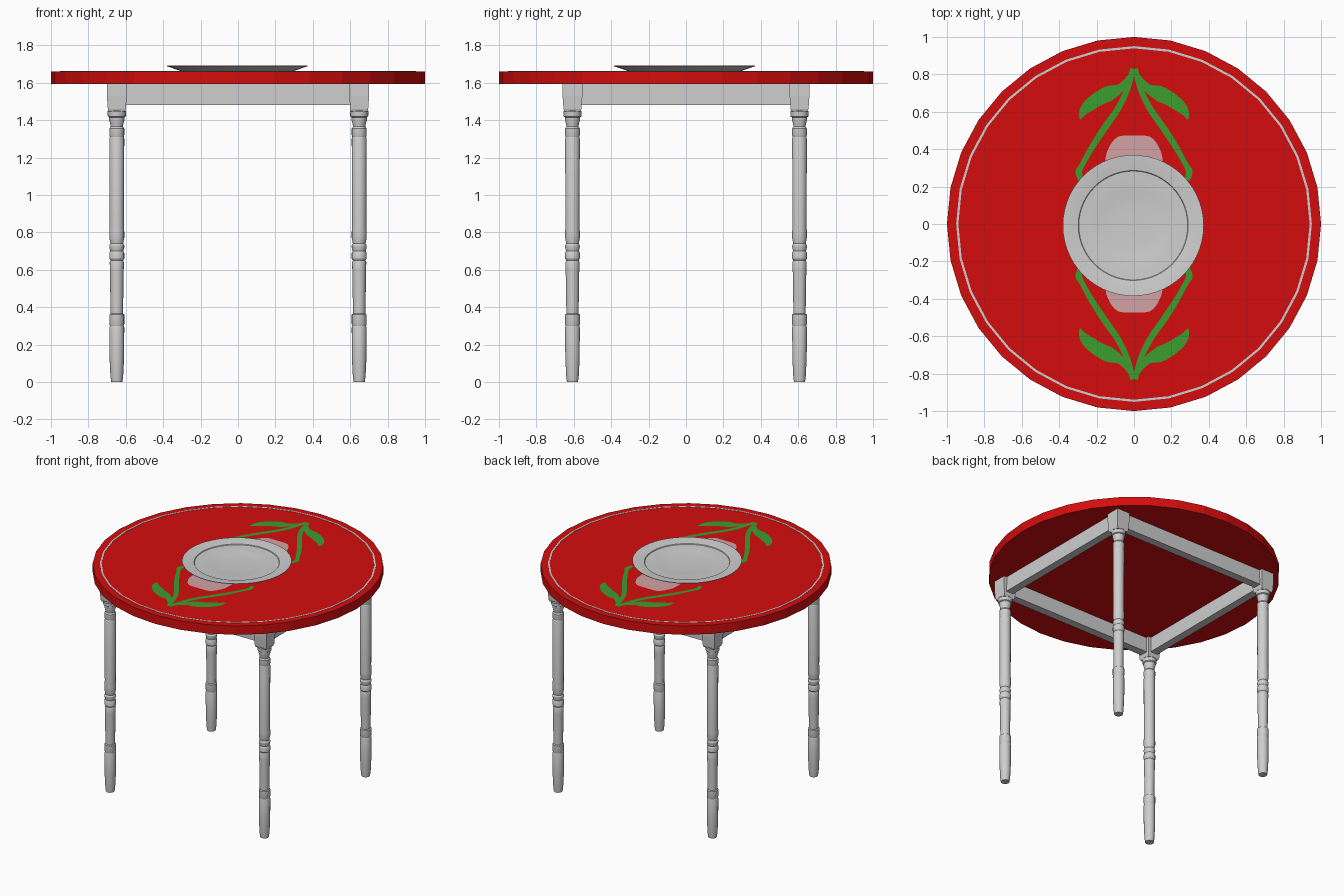
import bpy, bmesh, math
from mathutils import Vector

if "Cube" in bpy.data.objects:
    bpy.data.objects.remove(bpy.data.objects["Cube"])


def material(name, rgb):
    m = bpy.data.materials.new(name)
    m.diffuse_color = (*rgb, 1)
    m.use_nodes = True
    m.node_tree.nodes["Principled BSDF"].inputs["Base Color"].default_value = m.diffuse_color
    return m


RED = material("red paint", (0.66, 0.004, 0.004))
GREY = material("pale grey", (0.62, 0.62, 0.62))
GREEN = material("leaf green", (0.045, 0.34, 0.028))
PINK = material("petal pink", (0.66, 0.36, 0.37))
TOP = 1.66


def finish(bm, name, mat, smooth=None):
    me = bpy.data.meshes.new(name)
    bm.to_mesh(me)
    bm.free()
    ob = bpy.data.objects.new(name, me)
    bpy.context.collection.objects.link(ob)
    me.materials.append(mat)
    if smooth:
        bpy.ops.object.select_all(action='DESELECT')
        ob.select_set(True)
        bpy.context.view_layer.objects.active = ob
        bpy.ops.object.shade_smooth_by_angle(angle=math.radians(smooth))
    return ob


def loft(rings, close=False):
    """Join equal-length vertex rings with quads and cap both ends."""
    bm = bmesh.new()
    vs = [[bm.verts.new(p) for p in r] for r in rings]
    n = len(vs[0])
    pairs = list(zip(vs, vs[1:])) + ([(vs[-1], vs[0])] if close else [])
    for a, b in pairs:
        for i in range(n):
            j = (i + 1) % n
            bm.faces.new((a[i], a[j], b[j], b[i]))
    if not close:
        bm.faces.new(vs[0])
        bm.faces.new(vs[-1])
    bmesh.ops.recalc_face_normals(bm, faces=bm.faces)
    return bm


def circle(r, z, n, cx=0, cy=0):
    return [(cx + r * math.cos(2 * math.pi * i / n),
             cy + r * math.sin(2 * math.pi * i / n), z) for i in range(n)]


def lathe(name, profile, n, mat, smooth=None, cx=0, cy=0, close=False):
    return finish(loft([circle(r, z, n, cx, cy) for r, z in profile], close), name, mat, smooth)


def box(name, x0, x1, y0, y1, z0, z1, mat):
    rings = [[(x0, y0, z), (x1, y0, z), (x1, y1, z), (x0, y1, z)] for z in (z0, z1)]
    return finish(loft(rings), name, mat)


# table top with thin painted border line
lathe("table_top", [(1, 1.593), (1, TOP)], 32, RED)
lathe("border_line", [(0.939, TOP - 0.002), (0.951, TOP - 0.002), (0.951, TOP + 0.002),
                      (0.939, TOP + 0.002)], 32, GREY, close=True)

# turned legs with square top blocks
LX, LY = 0.648, 0.607
leg = [(0.030, 0), (0.034, 0.03), (0.039, 0.13), (0.040, 0.29), (0.037, 0.30), (0.040, 0.31),
       (0.040, 0.36), (0.033, 0.365), (0.034, 0.42), (0.037, 0.60), (0.038, 0.64), (0.034, 0.65),
       (0.040, 0.66), (0.040, 0.69), (0.035, 0.70), (0.040, 0.72), (0.040, 0.73), (0.034, 0.74),
       (0.040, 0.77), (0.040, 0.80), (0.038, 0.84), (0.040, 1.30), (0.037, 1.31), (0.040, 1.32),
       (0.040, 1.355), (0.033, 1.365), (0.035, 1.38), (0.041, 1.40), (0.041, 1.415),
       (0.048, 1.42), (0.050, 1.445), (0.044, 1.455)]
block = [(0.043, 1.445), (0.048, 1.46), (0.053, 1.53), (0.053, 1.595)]
for sx, nx in ((-1, "left"), (1, "right")):
    for sy, ny in ((-1, "front"), (1, "back")):
        cx, cy = sx * LX, sy * LY
        lathe(f"{ny}_{nx}_leg", leg, 18, GREY, 30, cx, cy)
        rings = [[(cx + a * h, cy + b * h, z) for a, b in ((-1, -1), (1, -1), (1, 1), (-1, 1))]
                 for h, z in block]
        finish(loft(rings), f"{ny}_{nx}_leg_block", GREY)

# apron boards between the legs
for s, n in ((-1, "front"), (1, "back")):
    box(n + "_apron", -LX, LX, s * LY - 0.03, s * LY + 0.03, 1.482, 1.595, GREY)
for s, n in ((-1, "left"), (1, "right")):
    box(n + "_apron", s * LX - 0.03, s * LX + 0.03, -LY, LY, 1.482, 1.595, GREY)

# plate: flared rim, stepped edge and shallow well
lathe("plate", [(0.295, TOP), (0.376, 1.688), (0.377, 1.692), (0.372, 1.692), (0.294, 1.681),
                (0.291, 1.676), (0.24, 1.674), (0.19, 1.671), (0.16, 1.667), (0.10, 1.665),
                (0.03, 1.664)], 56, GREY, 25, -0.004, -0.008)


# painted flowers: ribbons and outlines as thin plates
def spline(pts, steps=5):
    """Catmull-Rom through points of any dimension."""
    pts = [Vector(p) for p in pts]
    ext = [2 * pts[0] - pts[1]] + pts + [2 * pts[-1] - pts[-2]]
    out = []
    for i in range(len(pts) - 1):
        a, b, c, d = ext[i:i + 4]
        for k in range(steps):
            t = k / steps
            out.append(0.5 * (2 * b + (c - a) * t + (2 * a - 5 * b + 4 * c - d) * t * t
                              + (3 * b - a - 3 * c + d) * t ** 3))
    return out + [pts[-1]]


def ribbon(name, pts, mat, sx, sy, z):
    """Strip along (x, y, half width), mirrored by sx and sy."""
    p = spline(pts)
    bm = bmesh.new()
    rows = []
    for i, q in enumerate(p):
        d = (p[min(i + 1, len(p) - 1)] - p[max(i - 1, 0)]).to_2d().normalized()
        nrm = Vector((-d.y, d.x)) * q.z
        rows.append([bm.verts.new((sx * (q.x + s * nrm.x), sy * (q.y + s * nrm.y), z))
                     for s in (1, -1)])
    for a, b in zip(rows, rows[1:]):
        f = bm.faces.new((a[0], a[1], b[1], b[0]))
        f.normal_update()
        if f.normal.z < 0:
            f.normal_flip()
    return finish(bm, name, mat)


stem = [(0.005, 0.83, 0.015), (0.04, 0.71, 0.016), (0.09, 0.61, 0.017), (0.16, 0.51, 0.018),
        (0.225, 0.41, 0.016), (0.275, 0.32, 0.014), (0.295, 0.28, 0.018), (0.285, 0.235, 0.014)]
leaf = [(0.01, 0.80, 0.012), (0.07, 0.73, 0.022), (0.13, 0.70, 0.040), (0.19, 0.67, 0.038),
        (0.245, 0.63, 0.032), (0.275, 0.595, 0.020), (0.288, 0.56, 0.004)]
petal = [(0, 0.472, 0.06), (0, 0.465, 0.088), (0, 0.44, 0.115), (0, 0.40, 0.138),
         (0, 0.35, 0.152), (0, 0.25, 0.15)]
for sy, ny in ((-1, "front"), (1, "back")):
    ribbon(ny + "_petals", petal, PINK, 1, sy, TOP + 0.0015)
    for sx, nx in ((-1, "left"), (1, "right")):
        ribbon(f"{ny}_{nx}_stem", stem, GREEN, sx, sy, TOP + 0.002)
        ribbon(f"{ny}_{nx}_leaf", leaf, GREEN, sx, sy, TOP + 0.0025)
